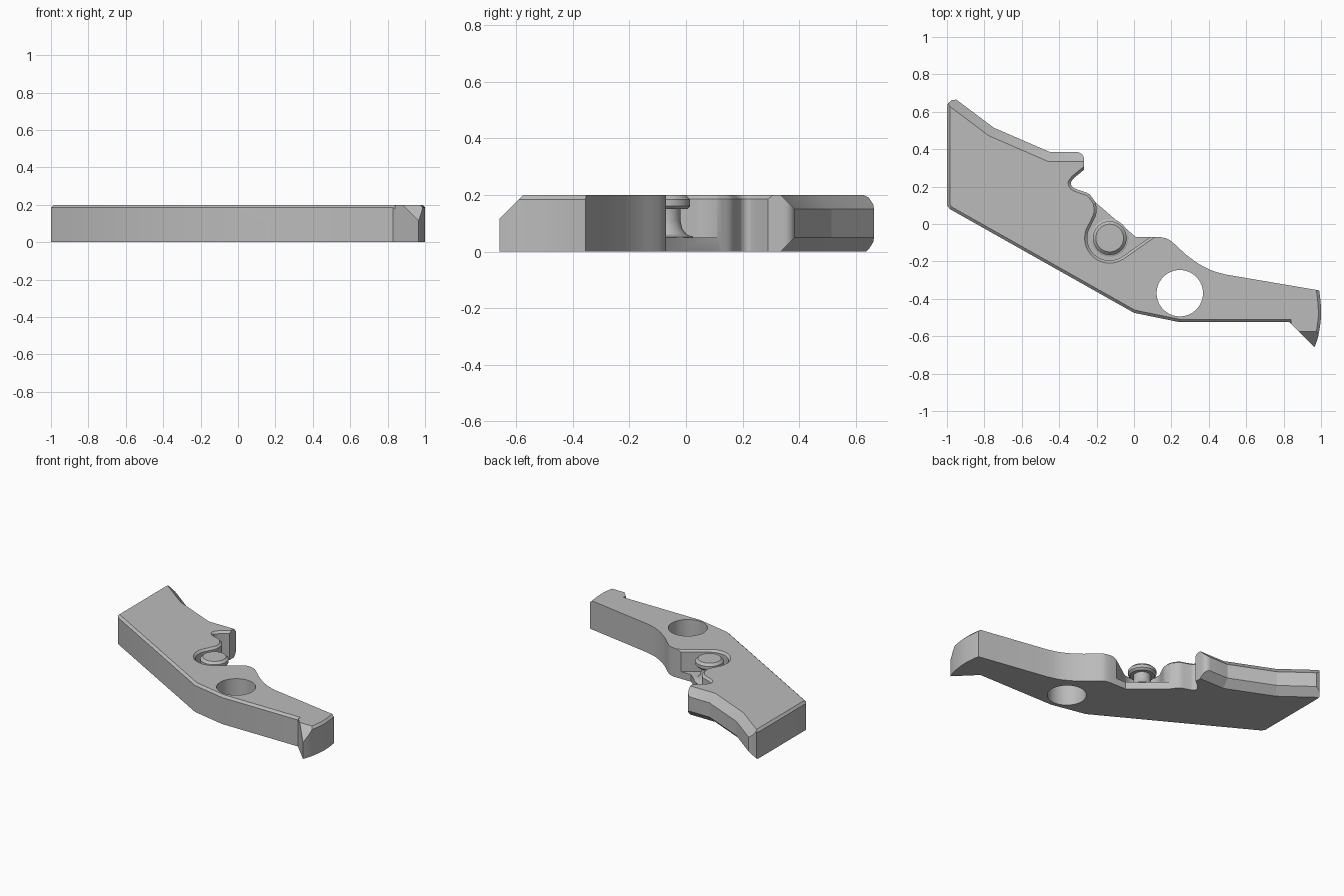
import bpy, bmesh, math
from mathutils import Vector

if "Cube" in bpy.data.objects:
    bpy.data.objects.remove(bpy.data.objects["Cube"])

THICK, FLOOR = 0.2, 0.05
PIN = Vector((-0.13, -0.075))

grey = bpy.data.materials.new("plain_grey")
grey.use_nodes = True
grey.diffuse_color = (0.5, 0.5, 0.5, 1)
grey.node_tree.nodes["Principled BSDF"].inputs["Base Color"].default_value = (0.5, 0.5, 0.5, 1)


def loft(name, rings, closed=False):
    """Skin equal-sized rings of points, capping the ends of an open loft."""
    bm = bmesh.new()
    rows = [[bm.verts.new(p) for p in ring] for ring in rings]
    n = len(rows[0])
    pairs = list(zip(rows, rows[1:] + rows[:1])) if closed else list(zip(rows, rows[1:]))
    for a, b in pairs:
        for i in range(n):
            j = (i + 1) % n
            bm.faces.new((a[i], a[j], b[j], b[i]))
    if not closed:
        bm.faces.new(rows[0][::-1])
        bm.faces.new(rows[-1])
    bmesh.ops.recalc_face_normals(bm, faces=bm.faces)
    mesh = bpy.data.meshes.new(name)
    bm.to_mesh(mesh)
    bm.free()
    mesh.materials.append(grey)
    obj = bpy.data.objects.new(name, mesh)
    bpy.context.collection.objects.link(obj)
    return obj


def prism(name, pts, z0, z1):
    return loft(name, [[(p[0], p[1], z) for p in pts] for z in (z0, z1)])


def circle(centre, r, n=48, start=0.0, end=360.0, full=True):
    span = n if full else n - 1
    angles = [math.radians(start + (end - start) * i / span) for i in range(n)]
    return [(centre[0] + r * math.cos(a), centre[1] + r * math.sin(a)) for a in angles]


def smooth(pts, steps=4):
    """Catmull-Rom curve through the points."""
    v = [Vector(p) for p in pts]
    v = [2 * v[0] - v[1]] + v + [2 * v[-1] - v[-2]]
    out = []
    for a, b, c, d in zip(v, v[1:], v[2:], v[3:]):
        for i in range(steps):
            t = i / steps
            out.append(0.5 * (2 * b + (c - a) * t + (2 * a - 5 * b + 4 * c - d) * t * t
                              + (3 * b - a - 3 * c + d) * t ** 3))
    return [tuple(p) for p in out + [v[-2]]]


def wedge(path, d, top=True, e=0.012):
    """Mitred 45 degree chamfer cutter along a path, solid on the left side."""
    p = [Vector(q) for q in path]
    normals = []
    for a, b in zip(p, p[1:]):
        t = (b - a).normalized()
        normals.append(Vector((t.y, -t.x)))
    rings = []
    for i, q in enumerate(p):
        a, b = normals[max(i - 1, 0)], normals[min(i, len(normals) - 1)]
        m = (a + b) / (1 + a.dot(b))
        ring = []
        for off, z in ((-d - e, THICK + e), (e, THICK - d - e), (e, THICK + e)):
            s = q + m * off
            ring.append((s.x, s.y, z if top else THICK - z))
        rings.append(ring)
    return loft("chamfer_cutter", rings)


def cut(obj, cutter):
    cutter.hide_render = True
    mod = obj.modifiers.new("cut", "BOOLEAN")
    mod.operation, mod.solver, mod.object = "DIFFERENCE", "EXACT", cutter
    bpy.ops.object.select_all(action="DESELECT")
    obj.select_set(True)
    bpy.context.view_layer.objects.active = obj
    bpy.ops.object.modifier_apply(modifier=mod.name)
    bpy.data.objects.remove(cutter)


def shade(obj):
    bpy.ops.object.select_all(action="DESELECT")
    obj.select_set(True)
    bpy.context.view_layer.objects.active = obj
    bpy.ops.object.shade_smooth_by_angle(angle=math.radians(30))


# Outline pieces, counter-clockwise
front = [(-1, 0.1), (-0.985, 0.08), (0, -0.475), (0.245, -0.525), (0.83, -0.525)]
tip = smooth([(0.965, -0.66), (0.985, -0.6), (1, -0.5), (0.998, -0.42), (0.99, -0.355)], 3)
shoulder = smooth([(0.49, -0.27), (0.42, -0.25), (0.35, -0.215), (0.28, -0.165),
                   (0.22, -0.11), (0.18, -0.08), (0.14, -0.07)])
notch = smooth([(-0.205, 0.115), (-0.24, 0.16), (-0.29, 0.18), (-0.325, 0.195),
                (-0.338, 0.22), (-0.32, 0.247)]) + [(-0.267, 0.29)]
corner = circle((-0.307, 0.345), 0.04, 7, 0, 90, False)
back = [(-0.45, 0.385), (-0.75, 0.515), (-0.95, 0.665), (-0.975, 0.662), (-0.995, 0.645), (-1, 0.62)]

# Lever plate
plate = prism("lever_plate", front + tip + shoulder + [(0.01, -0.07)] + notch + corner + back, 0, THICK)

# Pocket around the pin, open toward the back
pocket = ([(0.13, -0.04)] + circle(PIN, 0.12, 24, -55, -200, False)
          + smooth([(-0.218, 0.015), (-0.203, 0.05), (-0.2, 0.08), (-0.205, 0.115)]))
cut(plate, prism("pocket_cutter", pocket + [(-0.195, 0.17), (0.1, 0.12)], FLOOR, THICK + 0.05))

# Pivot hole
cut(plate, prism("hole_cutter", circle((0.245, -0.37), 0.124, 64), -0.05, THICK + 0.05))

# Chamfers: back edge on both sides, then front, tip, pocket rim and hook
back_path = [(-0.2, 0.385), (-0.45, 0.385), (-0.75, 0.515), (-1.05, 0.74)]
for top in (True, False):
    cut(plate, wedge(back_path, 0.05, top))
cut(plate, wedge([(-1, 0.75)] + front + [(0.84, -0.525)], 0.015))
cut(plate, wedge([(0.94, -0.73)] + tip + [(0.982, -0.3)], 0.015))
cut(plate, wedge(pocket + notch[1:] + [(-0.245, 0.308)], 0.014))
cut(plate, wedge([(0.8, -0.66), (1.05, -0.66)], 0.085))
shade(plate)

# Spring pin with flared foot and chamfered head
profile = [(0.1, 0.048), (0.1, 0.052), (0.078, 0.06), (0.062, 0.08), (0.055, 0.11), (0.055, 0.15),
           (0.078, 0.15), (0.09, 0.162), (0.09, 0.184), (0.074, 0.2)]
pin = loft("spring_pin", [[(x, y, z) for x, y in circle(PIN, r)] for r, z in profile])
shade(pin)
